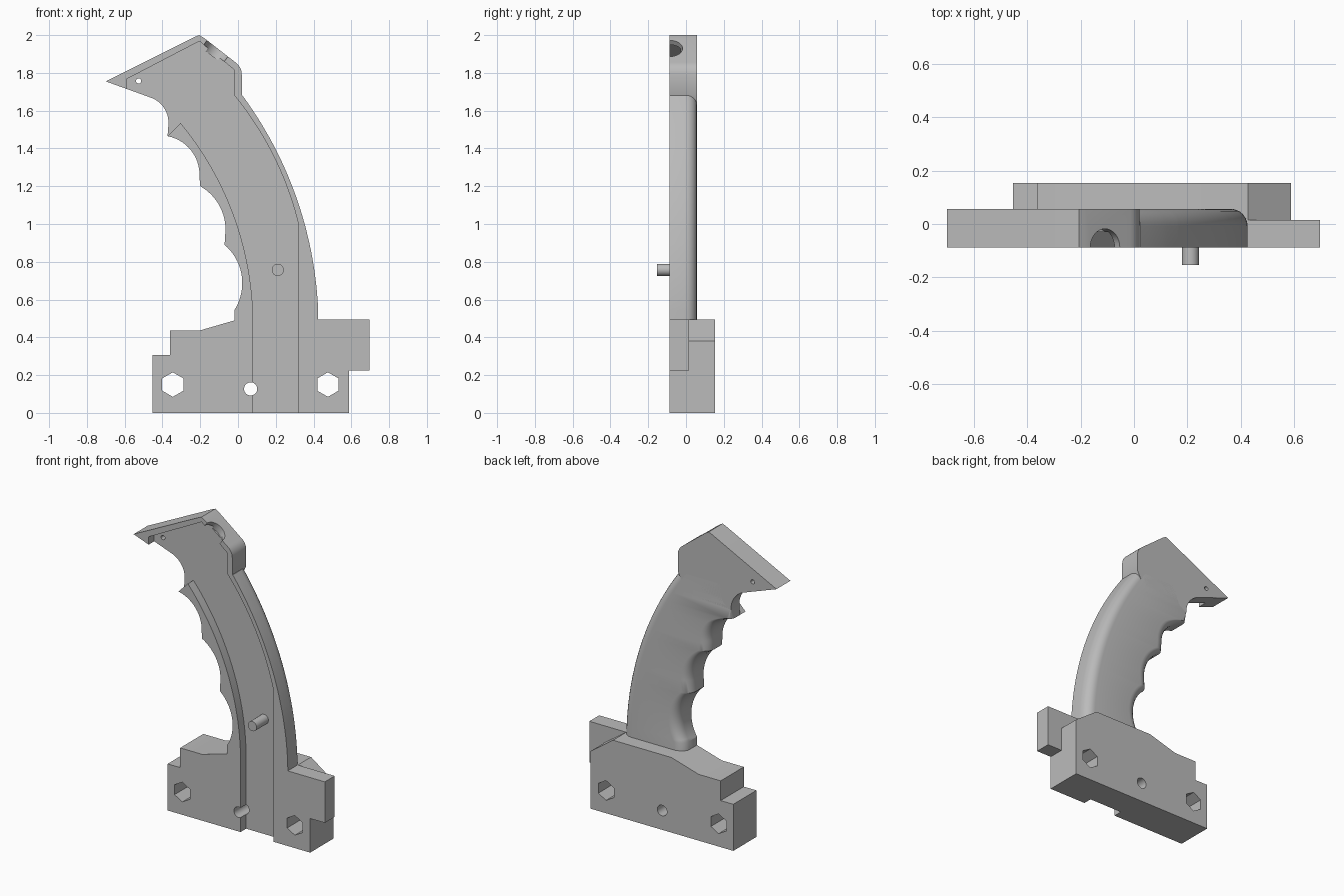
import bpy, bmesh
from math import atan2, cos, pi, sin
from mathutils import Matrix, Vector

FRONT, FLOOR, GRIP_BACK, BASE_BACK = -0.088, -0.03, 0.057, 0.153
if "Cube" in bpy.data.objects:
    bpy.data.objects.remove(bpy.data.objects["Cube"])

grey = bpy.data.materials.new("plain grey")
grey.use_nodes = True
grey.diffuse_color = (0.5, 0.5, 0.5, 1)
grey.node_tree.nodes["Principled BSDF"].inputs["Base Color"].default_value = grey.diffuse_color


def finish(name, bm):
    bmesh.ops.recalc_face_normals(bm, faces=bm.faces)
    mesh = bpy.data.meshes.new(name)
    bm.to_mesh(mesh)
    bm.free()
    mesh.materials.append(grey)
    ob = bpy.data.objects.new(name, mesh)
    bpy.context.collection.objects.link(ob)
    return ob


def prism(name, outline, y0, y1):
    """Extrude an x-z outline along y."""
    bm = bmesh.new()
    rings = [[bm.verts.new((x, y, z)) for x, z in outline] for y in (y0, y1)]
    for ring in rings:
        bm.faces.new(ring)
    for i in range(len(outline)):
        bm.faces.new((rings[0][i - 1], rings[0][i], rings[1][i], rings[1][i - 1]))
    return finish(name, bm)


def disc(x, z, r, n):
    return [(x + r * cos(pi / 2 + 2 * pi * i / n), z + r * sin(pi / 2 + 2 * pi * i / n))
            for i in range(n)]


def arc(a, b, c, n=12):
    """Points on the circular arc from a through b to c."""
    a, b, c = Vector(a), Vector(b), Vector(c)
    u, v = b - a, c - a
    d = 2 * (u.x * v.y - u.y * v.x)
    m = a + Vector((v.y * u.length_squared - u.y * v.length_squared,
                    u.x * v.length_squared - v.x * u.length_squared)) / d
    start = atan2(a.y - m.y, a.x - m.x)
    sweep = atan2(c.y - m.y, c.x - m.x) - start
    sweep = (sweep + pi) % (2 * pi) - pi
    r = (a - m).length
    return [(m.x + r * cos(start + sweep * i / n), m.y + r * sin(start + sweep * i / n))
            for i in range(n + 1)]


def x_at(path, z):
    """x on a path that runs downwards."""
    for (xa, za), (xb, zb) in zip(path, path[1:]):
        if zb <= z <= za:
            return xa + (xb - xa) * (za - z) / max(za - zb, 1e-6)
    return path[0][0] if z > path[0][1] else path[-1][0]


# Grip: stacked sections with finger grooves and rounded rear corners
spine = arc((0.02, 1.685), (0.274, 1.233), (0.426, 0.49), 28)
fingers = ([(-0.368, 1.53)]
           + arc((-0.373, 1.465), (-0.245, 1.385), (-0.204, 1.25), 14)
           + arc((-0.2, 1.2), (-0.1, 1.1), (-0.066, 0.97), 14)
           + arc((-0.071, 0.89), (0.0225, 0.69), (-0.0185, 0.545), 20)
           + [(-0.0185, 0.4)])
levels = [(x, z) for x, z in fingers]
levels = [(-0.3, 1.68), (-0.3, 1.64), (-0.3, 1.6), (-0.32, 1.56)] + levels
bm = bmesh.new()
rings = []
for left, z in levels:
    right = x_at(spine, z)
    rl = max(0.005, min(0.065, 0.005 + (1.53 - z) * 0.5))
    rr = 0.065
    section = [(left, FRONT), (right, FRONT)]
    for i in range(7):
        t = pi / 2 * i / 6
        section.append((right - rr + rr * cos(t), GRIP_BACK - rr + rr * sin(t)))
    for i in range(7):
        t = pi / 2 + pi / 2 * i / 6
        section.append((left + rl + rl * cos(t), GRIP_BACK - rl + rl * sin(t)))
    rings.append([bm.verts.new((x, y, z)) for x, y in section])
for a, b in zip(rings, rings[1:]):
    for i in range(len(a)):
        bm.faces.new((a[i - 1], a[i], b[i], b[i - 1]))
bm.faces.new(rings[0])
bm.faces.new(rings[-1])
grip = finish("grip", bm)

# Pointed head with the trigger hollow below it
head = prism("head",
             [(-0.7, 1.755), (-0.225, 1.992), (-0.205, 2.0), (-0.18, 1.985)]
             + arc((-0.015, 1.857), (0.01, 1.83), (0.02, 1.79), 6)
             + [(0.02, 1.68), (-0.05, 1.55)]
             + arc((-0.47, 1.672), (-0.392, 1.615), (-0.368, 1.53))[::-1],
             FRONT, GRIP_BACK)

# Base block and its side tab
base = prism("base",
             [(-0.452, 0), (-0.452, 0.307), (-0.36, 0.307), (-0.36, 0.437), (-0.2, 0.437),
              (0, 0.495), (0.426, 0.495), (0.588, 0.38), (0.588, 0)],
             FRONT, BASE_BACK)
tab = prism("side_tab",
            [(0.426, 0.495), (0.695, 0.495), (0.695, 0.225), (0.5, 0.225)],
            FRONT, 0.015)

# Cutters: front channel, cable entry, bolt holes
channel = prism("channel_cutter",
                [(0.08, -0.1)]
                + arc((-0.304, 1.535), (-0.028, 1.06), (0.08, 0.5), 24)[::-1]
                + [(-0.44, 1.396), (-0.59, 1.396), (-0.59, 1.767), (-0.204, 1.968),
                   (-0.0185, 1.815)]
                + arc((-0.0185, 1.68), (0.188, 1.36), (0.32, 1.0), 20)
                + [(0.32, -0.1)],
                -0.3, FLOOR)
bm = bmesh.new()
bmesh.ops.create_cone(bm, cap_ends=True, segments=32, radius1=0.07, radius2=0.07, depth=0.09,
                      matrix=Matrix.Translation((-0.11, FRONT, 1.927))
                      @ Matrix.Rotation(atan2(0.6, 0.8), 4, "Y"))
cable = finish("cable_cutter", bm)
head_hole = prism("head_hole_cutter", disc(-0.526, 1.757, 0.014, 16), -0.3, 0.3)
base_holes = [prism("base_hole_cutter", disc(x, z, r, n), -0.3, 0.3)
              for x, z, r, n in ((-0.345, 0.15, 0.065, 6), (0.476, 0.15, 0.065, 6),
                                 (0.067, 0.127, 0.035, 24))]


def cut(ob, cutters):
    bpy.context.view_layer.objects.active = ob
    for cutter in cutters:
        mod = ob.modifiers.new("cut", "BOOLEAN")
        mod.operation, mod.solver, mod.object = "DIFFERENCE", "EXACT", cutter
        bpy.ops.object.modifier_apply(modifier=mod.name)


cut(grip, [channel])
cut(head, [channel, cable, head_hole])
cut(base, [channel] + base_holes)
for cutter in [channel, cable, head_hole] + base_holes:
    bpy.data.objects.remove(cutter)

# Locating pin standing out of the channel
pin = prism("locating_pin", disc(0.211, 0.757, 0.032, 24), -0.153, FLOOR + 0.01)

for ob in bpy.context.view_layer.objects:
    ob.select_set(ob in (grip, head, base, tab, pin))
bpy.context.view_layer.objects.active = grip
bpy.ops.object.shade_smooth_by_angle(angle=pi / 6)
